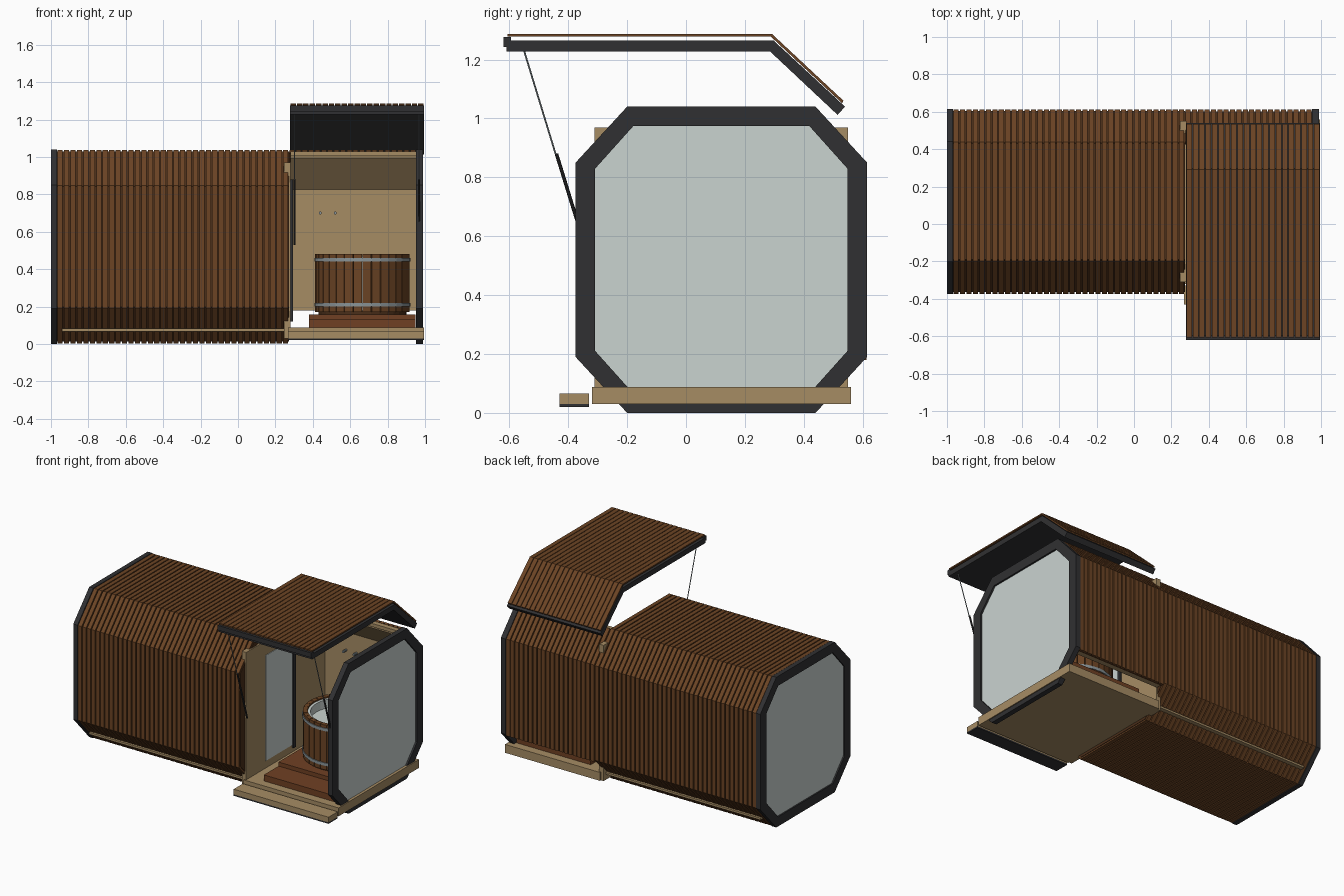
import bpy, bmesh, math
from mathutils import Vector

cube = bpy.data.objects.get("Cube")
if cube:
    bpy.data.objects.remove(cube)


def material(name, rgb):
    m = bpy.data.materials.new(name)
    m.use_nodes = True
    lin = [((c / 255 + 0.055) / 1.055) ** 2.4 for c in rgb] + [1]
    m.diffuse_color = lin
    m.node_tree.nodes["Principled BSDF"].inputs["Base Color"].default_value = lin
    return m


BROWN = material("brown_cladding", (108, 68, 36))
GROOVE = material("dark_brown_backing", (74, 46, 25))
RED = material("reddish_timber", (112, 64, 35))
BEIGE = material("pale_timber", (166, 140, 100))
DARK = material("charcoal_frame", (48, 48, 50))
GLASS = material("pale_glass", (202, 211, 208))
METAL = material("grey_metal", (138, 148, 152))


def finish(name, bm, mat):
    bmesh.ops.recalc_face_normals(bm, faces=bm.faces)
    me = bpy.data.meshes.new(name)
    bm.to_mesh(me)
    bm.free()
    me.materials.append(mat)
    ob = bpy.data.objects.new(name, me)
    bpy.context.collection.objects.link(ob)
    return ob


def box(name, x, y, z, mat):
    bm = bmesh.new()
    bmesh.ops.create_cube(bm, size=1)
    for v in bm.verts:
        v.co = [lo + (hi - lo) * (c + 0.5) for c, (lo, hi) in zip(v.co, (x, y, z))]
    return finish(name, bm, mat)


def add_strip(bm, outer, inner, x0, x1, closed):
    """Thick band following a (y, z) path, running from x0 to x1."""
    rows = [[bm.verts.new(p) for p in
             ((x0, *o), (x1, *o), (x1, *i), (x0, *i))] for o, i in zip(outer, inner)]
    n = len(rows)
    for k in range(n if closed else n - 1):
        a, b = rows[k], rows[(k + 1) % n]
        for j in range(4):
            bm.faces.new((a[j], a[(j + 1) % 4], b[(j + 1) % 4], b[j]))
    if not closed:
        bm.faces.new(rows[0])
        bm.faces.new(rows[-1])


def strip(name, outer, inner, x0, x1, mat, closed=False):
    bm = bmesh.new()
    add_strip(bm, outer, inner, x0, x1, closed)
    return finish(name, bm, mat)


def slats(name, outer, inner, x0, x1, count, mat, closed=False, gap=0.007):
    bm = bmesh.new()
    pitch = (x1 - x0) / count
    for k in range(count):
        a = x0 + k * pitch
        add_strip(bm, outer, inner, a + gap / 2, a + pitch - gap / 2, closed)
    return finish(name, bm, mat)


def panel(name, pts, x0, x1, mat):
    bm = bmesh.new()
    face = bm.faces.new([bm.verts.new((x0, *p)) for p in pts])
    ext = bmesh.ops.extrude_face_region(bm, geom=[face])["geom"]
    bmesh.ops.translate(bm, vec=(x1 - x0, 0, 0),
                        verts=[v for v in ext if isinstance(v, bmesh.types.BMVert)])
    return finish(name, bm, mat)


def rod(name, a, b, r, mat, sides=10):
    a, b = Vector(a), Vector(b)
    bm = bmesh.new()
    bmesh.ops.create_cone(bm, cap_ends=True, segments=sides, radius1=r, radius2=r, depth=(b - a).length)
    ob = finish(name, bm, mat)
    ob.location = (a + b) / 2
    ob.rotation_euler = (b - a).to_track_quat("Z", "Y").to_euler()
    return ob


def octagon(inset, corner_y, corner_z):
    """Chamfered rectangle in (y, z), centred on the cabin section."""
    cy, cz, hy, hz = 0.12, 0.52, 0.495 - inset, 0.52 - inset
    p = [(hy, hz - corner_z), (hy - corner_y, hz)]
    quarter = p + [(-y, z) for y, z in reversed(p)]
    return [(cy + y, cz + z) for y, z in quarter] + [(cy - y, cz - z) for y, z in quarter]


OUT = octagon(0, 0.175, 0.19)
GROOVED = octagon(0.012, 0.172, 0.187)
INNER = octagon(0.066, 0.13, 0.145)

# End frames and glazing
for side, x0, x1 in (("right", -1.0, -0.968), ("left", 0.952, 0.988)):
    strip(side + "_end_frame", OUT, INNER, x0, x1, DARK, True)
    mid = (x0 + x1) / 2
    panel(side + "_end_glass", octagon(0.062, 0.13, 0.145), mid - 0.006, mid + 0.006, GLASS)

# Closed cabin: backing shell, slat rings, floor
strip("cabin_shell", GROOVED, INNER, -0.968, 0.272, GROOVE, True)
slats("cabin_slats", octagon(0.002, 0.175, 0.19), GROOVED, -0.968, 0.272, 36, BROWN, True)
box("cabin_floor", (-0.94, 0.27), (-0.287, 0.527), (0.068, 0.082), BEIGE)

# Partition wall with glass door
box("partition_wall", (0.246, 0.28), (-0.31, 0.55), (0.03, 0.97), BEIGE)
box("partition_glass", (0.27, 0.284), (-0.1, 0.19), (0.14, 0.87), GLASS)
box("door_post", (0.27, 0.294), (0.19, 0.215), (0.12, 0.88), DARK)

# Rear wall of the open bay
wall_out = [(0.613, 0.18), (0.613, 0.85), (0.44, 1.038)]
wall_mid = [(0.601, 0.18), (0.601, 0.845), (0.432, 1.028)]
wall_mid2 = [(0.59, 0.18), (0.59, 0.84), (0.424, 1.02)]
wall_in = [(0.555, 0.18), (0.555, 0.825), (0.40, 0.995)]
slats("bay_slats", wall_out, wall_mid, 0.272, 0.952, 20, BROWN)
strip("bay_backing", wall_mid, wall_mid2, 0.272, 0.952, GROOVE)
strip("bay_lining", wall_mid2, wall_in, 0.28, 0.952, BEIGE)
box("bay_top_beam", (0.28, 0.952), (0.395, 0.43), (1.005, 1.028), BEIGE)
for k, x in enumerate((0.44, 0.52)):
    rod(f"wall_tap_{k}", (x, 0.56, 0.7), (x, 0.52, 0.7), 0.008, METAL)

# Deck, platform and front step
box("bay_deck", (0.268, 0.995), (-0.32, 0.56), (0.03, 0.088), BEIGE)
box("platform_lower", (0.38, 0.95), (-0.26, 0.5), (0.088, 0.13), RED)
box("platform_upper", (0.38, 0.95), (-0.1, 0.5), (0.13, 0.158), RED)
box("front_step", (0.268, 0.995), (-0.43, -0.33), (0.03, 0.066), BEIGE)
box("front_step_base", (0.268, 0.995), (-0.43, -0.33), (0.02, 0.03), DARK)

# Hot tub
TUB = Vector((0.665, 0.2, 0))


def tub_ring(name, r0, r1, z0, z1, mat, count, gap=0.0):
    """Ring of wedge-shaped staves around the tub axis."""
    bm = bmesh.new()
    for k in range(count):
        a0, a1 = (math.tau * (k + e) / count for e in (gap, 1 - gap))
        low, high = ([bm.verts.new(TUB + Vector((r * math.cos(a), r * math.sin(a), z)))
                      for r, a in ((r0, a0), (r1, a0), (r1, a1), (r0, a1))] for z in (z0, z1))
        bm.faces.new(low)
        bm.faces.new(high)
        for j in range(4):
            if gap or j % 2:
                bm.faces.new((low[j], low[(j + 1) % 4], high[(j + 1) % 4], high[j]))
    bmesh.ops.remove_doubles(bm, verts=bm.verts, dist=1e-5)
    return finish(name, bm, mat)


tub_ring("tub_staves", 0.222, 0.252, 0.17, 0.48, BROWN, 32, 0.04)
tub_ring("tub_liner", 0.205, 0.224, 0.17, 0.47, GLASS, 32)
for k, z in enumerate((0.21, 0.45)):
    tub_ring(f"tub_hoop_{k}", 0.249, 0.257, z - 0.01, z + 0.01, METAL, 32)
rod("tub_base", TUB + Vector((0, 0, 0.158)), TUB + Vector((0, 0, 0.18)), 0.235, GROOVE, 32)
rod("tub_water", TUB + Vector((0, 0, 0.18)), TUB + Vector((0, 0, 0.41)), 0.21, GLASS, 32)

# Raised roof hatch
board_top = [(-0.61, 1.264), (0.298, 1.264), (0.54, 1.04)]
board_low = [(-0.61, 1.228), (0.285, 1.228), (0.515, 1.012)]
clad_top = [(-0.607, 1.287), (0.292, 1.287), (0.535, 1.06)]
clad_low = [(-0.607, 1.278), (0.288, 1.278), (0.53, 1.052)]
strip("hatch_board", board_top, board_low, 0.278, 0.995, DARK)
slats("hatch_slats", clad_top, clad_low, 0.278, 0.995, 21, BROWN, gap=0.005)
box("hatch_front_trim", (0.278, 0.995), (-0.62, -0.595), (1.243, 1.276), DARK)

# Gas struts holding the hatch
for side, x in (("right", 0.303), ("left", 0.967)):
    rod(side + "_strut_rod", (x, -0.55, 1.23), (x, -0.44, 0.87), 0.003, METAL, 8)
    rod(side + "_strut_body", (x, -0.44, 0.88), (x, -0.332, 0.53), 0.006, DARK, 10)
